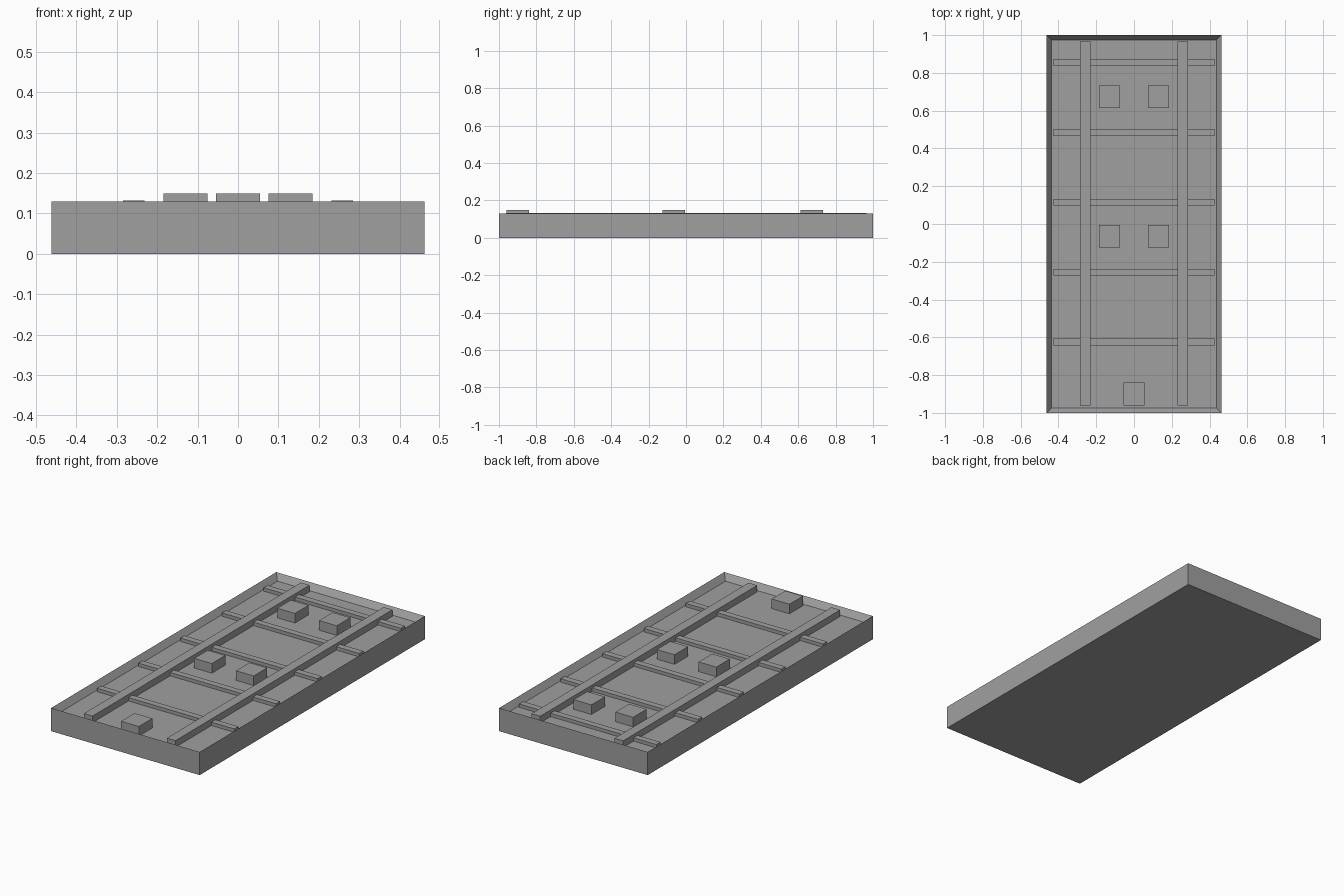
import bpy
import bmesh

cube = bpy.data.objects.get("Cube")
if cube:
    bpy.data.objects.remove(cube, do_unlink=True)

HALF_X, HALF_Y, RIM_Z = 0.462, 1.0, 0.13
WALL, FLOOR_Z, BEAM_Z, RAIL_Z, BLOCK_Z = 0.035, 0.095, 0.114, 0.132, 0.149
IN_X, IN_Y = HALF_X - WALL, HALF_Y - WALL

grey = bpy.data.materials.new("plain grey")
grey.use_nodes = True
grey.diffuse_color = (0.35, 0.35, 0.35, 1)
grey.node_tree.nodes["Principled BSDF"].inputs["Base Color"].default_value = grey.diffuse_color


def finish(name, bm):
    mesh = bpy.data.meshes.new(name)
    bm.to_mesh(mesh)
    bm.free()
    mesh.materials.append(grey)
    obj = bpy.data.objects.new(name, mesh)
    bpy.context.collection.objects.link(obj)


def box_mesh(x0, x1, y0, y1, z0, z1):
    bm = bmesh.new()
    bmesh.ops.create_cube(bm, size=1)
    bmesh.ops.scale(bm, vec=(x1 - x0, y1 - y0, z1 - z0), verts=bm.verts)
    bmesh.ops.translate(bm, vec=((x0 + x1) / 2, (y0 + y1) / 2, (z0 + z1) / 2), verts=bm.verts)
    return bm


def box(name, *bounds):
    finish(name, box_mesh(*bounds))


# Shallow tray: inset the top of a slab and sink it to the floor
bm = box_mesh(-HALF_X, HALF_X, -HALF_Y, HALF_Y, 0, RIM_Z)
top = max(bm.faces, key=lambda f: f.calc_center_median().z)
bmesh.ops.inset_region(bm, faces=[top], thickness=WALL)
for v in top.verts:
    v.co.z = FLOOR_Z
finish("tray", bm)

# Long rails
for side, x in (("right", -0.258), ("left", 0.258)):
    box(side + "_rail", x - 0.027, x + 0.027, -0.962, IN_Y, FLOOR_Z, RAIL_Z)

# Cross beams, lower than the rails
for i in range(5):
    y = -0.625 + i * 0.37
    box(f"cross_beam_{i + 1}", -IN_X, IN_X, y - 0.018, y + 0.018, FLOOR_Z, BEAM_Z)

# Raised blocks: one at the front, then two pairs
for name, x, y in (("front_block", 0, -0.9), ("middle_right_block", -0.13, -0.065),
                   ("middle_left_block", 0.13, -0.065), ("back_right_block", -0.13, 0.673),
                   ("back_left_block", 0.13, 0.673)):
    box(name, x - 0.055, x + 0.055, y - 0.06, y + 0.06, FLOOR_Z, BLOCK_Z)
